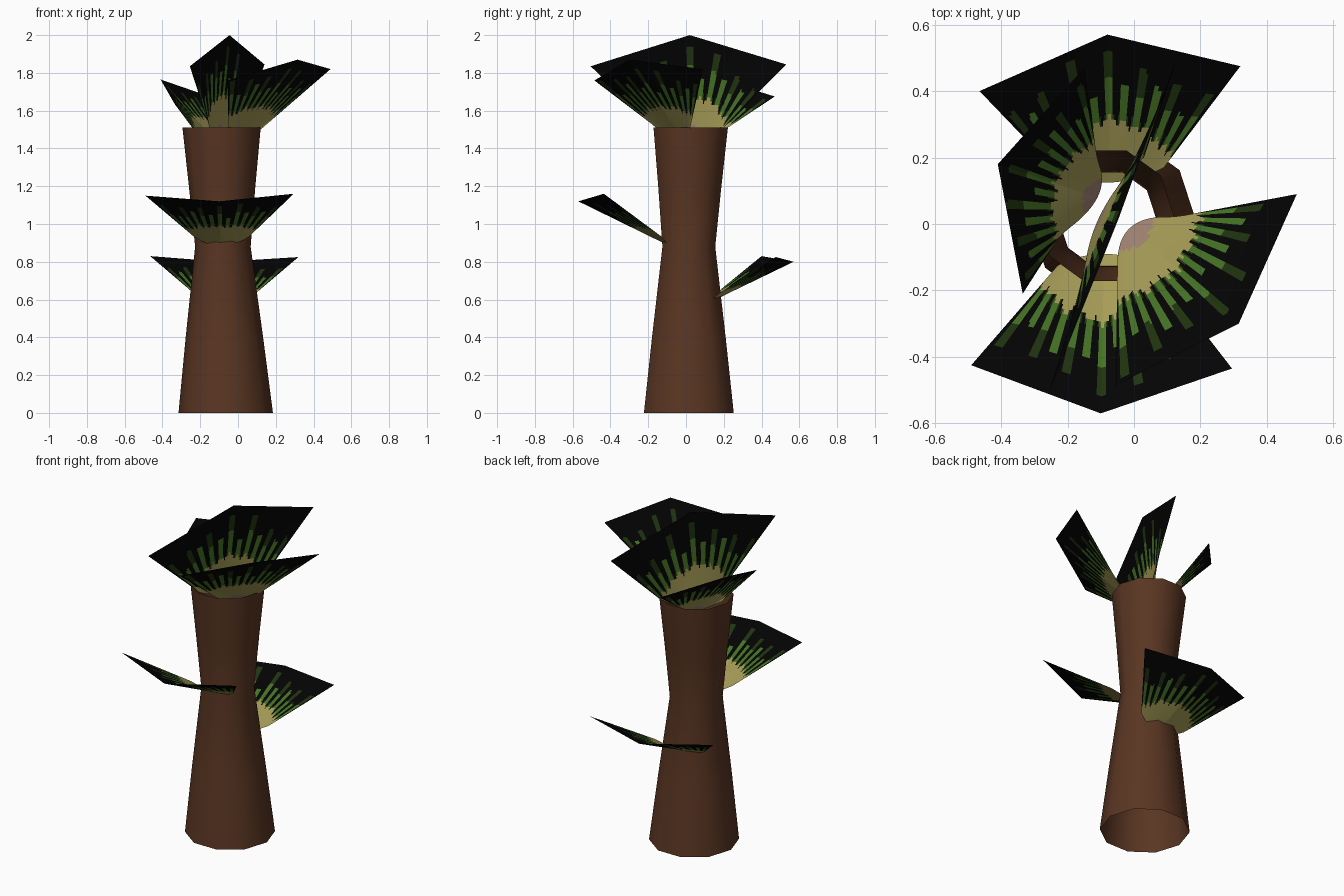
import bpy, bmesh, math
from mathutils import Vector

if "Cube" in bpy.data.objects:
    bpy.data.objects.remove(bpy.data.objects["Cube"])


def material(name, rgb):
    m = bpy.data.materials.new(name)
    m.diffuse_color = (*rgb, 1)
    m.use_nodes = True
    m.node_tree.nodes["Principled BSDF"].inputs["Base Color"].default_value = m.diffuse_color
    return m


BARK = material("bark brown", (0.10, 0.036, 0.016))
LEAF_MATS = [
    material("leaf black", (0.001, 0.001, 0.001)),
    material("leaf green", (0.06, 0.17, 0.018)),
    material("leaf dark green", (0.014, 0.034, 0.005)),
    material("leaf base tan", (0.38, 0.33, 0.095)),
    material("leaf root pink", (0.36, 0.23, 0.17)),
]
BLACK, GREEN, DARK, TAN, PINK = range(5)


def add_object(name, bm, mats):
    me = bpy.data.meshes.new(name)
    bm.to_mesh(me)
    bm.free()
    for m in mats:
        me.materials.append(m)
    ob = bpy.data.objects.new(name, me)
    bpy.context.collection.objects.link(ob)
    return ob


# Trunk: open ten-sided tube, waisted in the middle (cx, cy, z, radius)
def build_trunk():
    rings = [(-0.065, 0.015, 0.0, 0.25), (-0.072, 0.015, 0.40, 0.205),
             (-0.08, 0.015, 0.88, 0.147), (-0.084, 0.02, 1.19, 0.175),
             (-0.087, 0.025, 1.51, 0.207)]
    n = 10
    bm = bmesh.new()
    loops = [[bm.verts.new((cx + r * math.cos(2 * math.pi * i / n),
                            cy + r * math.sin(2 * math.pi * i / n), z))
              for i in range(n)] for cx, cy, z, r in rings]
    for a, b in zip(loops, loops[1:]):
        for i in range(n):
            j = (i + 1) % n
            bm.faces.new((a[i], a[j], b[j], b[i])).smooth = True
    add_object("trunk", bm, [BARK])


# Colour rule: pale base, thirteen thin green streaks, wide black rim
def leaf_colour(d, s, pink_root):
    phase = (s + 1) / 2 * 13
    streak = int(phase)
    off = abs(phase - streak - 0.5) * 2          # 0 on the streak, 1 in the gap
    wobble = 0.06 * math.sin(streak * 2.3 + 1)
    if pink_root and d < 0.13:
        return PINK
    if d < 0.44 - 0.05 * off + wobble * 0.3:
        return TAN
    if off < 0.52 and d < 0.66 + wobble:
        return GREEN
    if off < 0.45 and streak % 2 == 0 and d < 0.84 + wobble:
        return DARK
    if off < 0.75 and d < 0.47:
        return DARK
    return BLACK


# Leaf: folded fan between a curved base edge and a three-point rim
def build_leaf(name, base_left, base_mid, base_right,
               rim_left, rim_mid, rim_right, pink_root=False):
    bl, bc, br, rl, rc, rr = map(Vector, (base_left, base_mid, base_right,
                                          rim_left, rim_mid, rim_right))
    cols, rows = 104, 28
    chord = (bl + br) / 2
    length = (rc - bc).length
    bm = bmesh.new()
    grid = []
    for i in range(cols + 1):
        s = 2 * i / cols - 1
        base = chord + (br - bl) * s / 2 + (bc - chord) * (1 - s * s)
        rim = rc.lerp(rr if s > 0 else rl, abs(s))
        grid.append([bm.verts.new(base.lerp(rim, j / rows))
                     for j in range(rows + 1)])
    for i in range(cols):
        for j in range(rows):
            f = bm.faces.new((grid[i][j], grid[i + 1][j],
                              grid[i + 1][j + 1], grid[i][j + 1]))
            d = (f.calc_center_median() - bc).length / length
            f.material_index = leaf_colour(d, (2 * i + 1) / cols - 1, pink_root)
    bm.normal_update()
    if sum(f.normal.z for f in bm.faces) < 0:
        bmesh.ops.reverse_faces(bm, faces=bm.faces)
    add_object(name, bm, LEAF_MATS)


build_trunk()

# Two leaves growing from the side of the trunk
build_leaf("front_side_leaf",
           (-0.23, -0.125, 0.93), (-0.09, -0.09, 0.885), (0.055, -0.125, 0.93),
           (-0.49, -0.425, 1.15), (-0.10, -0.57, 1.12), (0.295, -0.435, 1.16))
build_leaf("back_side_leaf",
           (0.09, 0.17, 0.63), (-0.07, 0.125, 0.585), (-0.23, 0.155, 0.63),
           (0.32, 0.475, 0.825), (-0.08, 0.57, 0.80), (-0.465, 0.40, 0.83))

# Three crown leaves rising out of the trunk top
build_leaf("crown_right_leaf",
           (-0.05, -0.13, 1.49), (-0.01, -0.01, 1.44), (0.12, 0.02, 1.50),
           (-0.055, -0.485, 1.76), (0.315, -0.30, 1.87), (0.49, 0.09, 1.82), True)
build_leaf("crown_left_leaf",
           (-0.11, 0.19, 1.49), (-0.11, 0.08, 1.43), (-0.22, -0.03, 1.48),
           (-0.15, 0.47, 1.675), (-0.41, 0.18, 1.765), (-0.335, -0.21, 1.635), True)
build_leaf("crown_centre_leaf",
           (-0.15, -0.16, 1.51), (-0.10, 0.03, 1.45), (0.03, 0.20, 1.51),
           (-0.255, -0.505, 1.835), (-0.045, 0.02, 2.0), (0.14, 0.53, 1.845), True)
